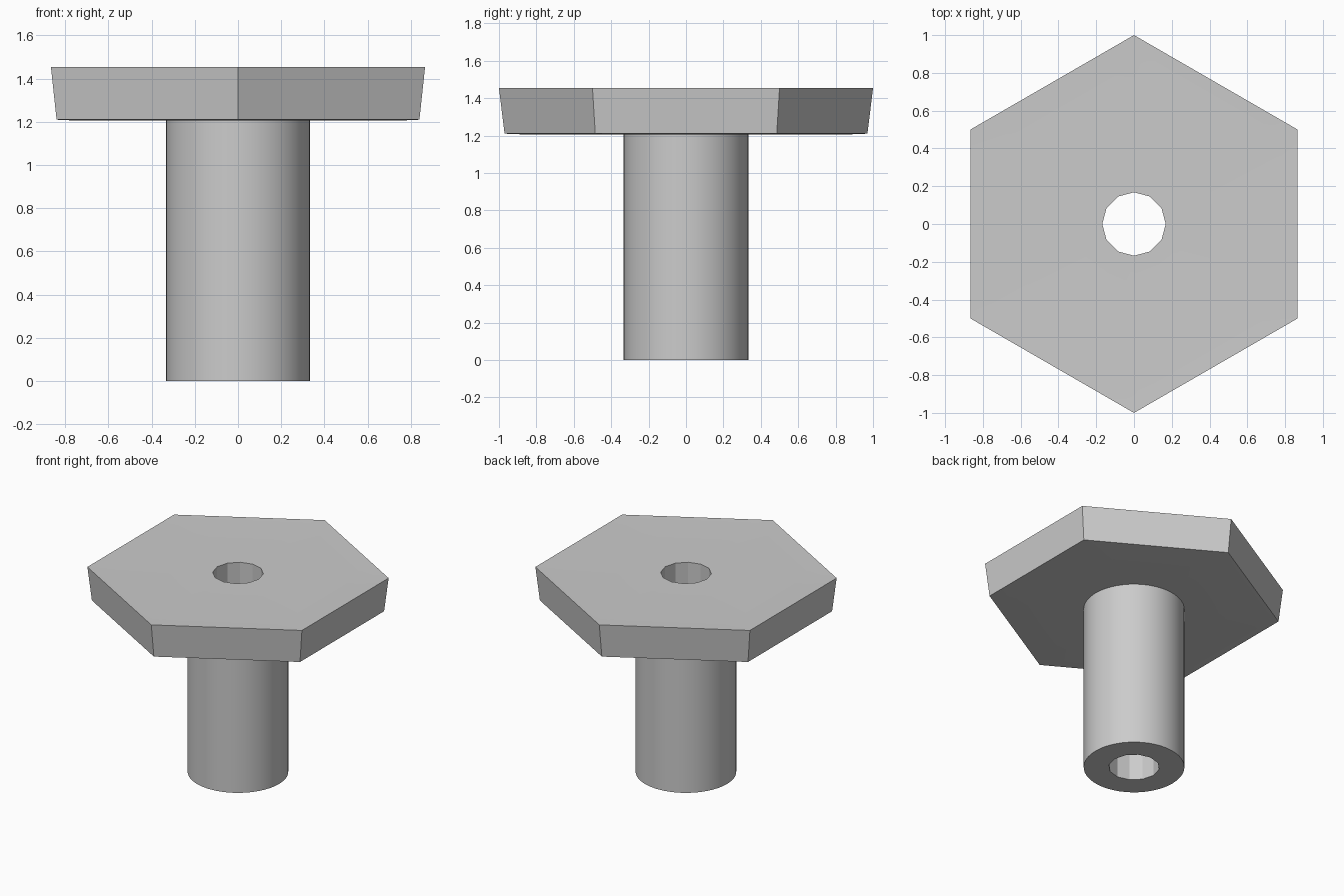
import bpy, bmesh
from math import pi, cos, sin, radians

SEGMENTS = 48

cube = bpy.data.objects.get("Cube")
if cube:
    bpy.data.objects.remove(cube, do_unlink=True)

grey = bpy.data.materials.new("plain_grey")
grey.use_nodes = True
colour = (0.6, 0.6, 0.6, 1)
grey.diffuse_color = colour
grey.node_tree.nodes["Principled BSDF"].inputs["Base Color"].default_value = colour


def polygon_ring(bm, sides, radius, z):
    """Ring of evenly angled points on a regular polygon with a corner at +y."""
    ring = []
    step = 2 * pi / sides
    for i in range(SEGMENTS):
        a = 2 * pi * i / SEGMENTS
        r = radius * cos(step / 2) / cos(a % step - step / 2)
        ring.append(bm.verts.new((-r * sin(a), r * cos(a), z)))
    return ring


def loft(name, sections):
    """Skin a list of (sides, radius, z) sections in order."""
    bm = bmesh.new()
    rings = [polygon_ring(bm, *s) for s in sections]
    for a, b in zip(rings, rings[1:]):
        for i in range(SEGMENTS):
            j = (i + 1) % SEGMENTS
            bm.faces.new((a[i], b[i], b[j], a[j]))
    bm.normal_update()
    mesh = bpy.data.meshes.new(name)
    bm.to_mesh(mesh)
    bm.free()
    mesh.materials.append(grey)
    obj = bpy.data.objects.new(name, mesh)
    bpy.context.collection.objects.link(obj)
    bpy.ops.object.select_all(action="DESELECT")
    obj.select_set(True)
    bpy.context.view_layer.objects.active = obj
    bpy.ops.object.shade_smooth_by_angle(angle=radians(15))
    return obj


HEX, BORE, ROUND = 6, 12, SEGMENTS
bore_r, shaft_r, panel_r = 0.168, 0.333, 0.87
top, panel_top, rim_bottom, panel_bottom = 1.453, 1.45, 1.21, 1.206

# Tapered hexagonal head, with a very shallow inner panel on both sides
loft("hexagonal_head", [
    (BORE, bore_r, panel_top),
    (HEX, panel_r, panel_top),
    (HEX, 1.0, top),
    (HEX, 0.97, rim_bottom),
    (HEX, panel_r, panel_bottom),
    (ROUND, shaft_r, panel_bottom),
])

# Round shaft with a faceted bore running up through the head
loft("hollow_shaft", [
    (ROUND, shaft_r, panel_bottom),
    (ROUND, shaft_r, 0),
    (BORE, bore_r, 0),
    (BORE, bore_r, panel_top),
])
